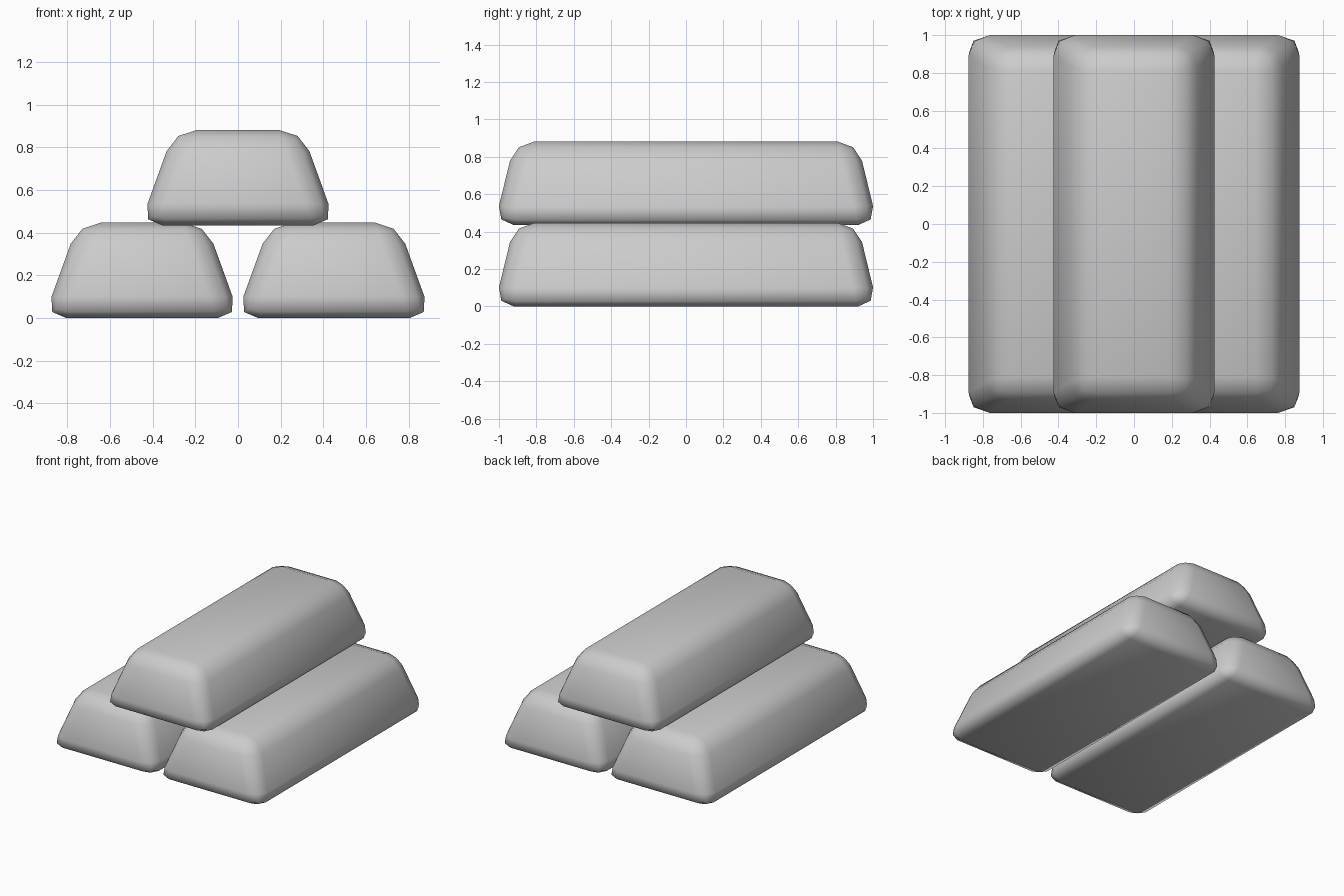
import bpy, bmesh

if "Cube" in bpy.data.objects:
    bpy.data.objects.remove(bpy.data.objects["Cube"])

HEIGHT = 0.447
BOTTOM = (0.461, 1.025)   # half sizes of the sharp bar before rounding
TOP = (0.299, 0.916)


def ingot(name, x, z):
    # Tapered block with every edge rounded in two steps
    bm = bmesh.new()
    bmesh.ops.create_cube(bm, size=2)
    for v in bm.verts:
        hx, hy = TOP if v.co.z > 0 else BOTTOM
        v.co = (v.co.x * hx, v.co.y * hy, HEIGHT if v.co.z > 0 else 0)
    bmesh.ops.bevel(bm, geom=bm.edges[:], offset=0.105, offset_type='OFFSET',
                    segments=2, profile=0.5, affect='EDGES')
    for f in bm.faces:
        f.smooth = True
    mesh = bpy.data.meshes.new(name)
    bm.to_mesh(mesh)
    bm.free()
    obj = bpy.data.objects.new(name, mesh)
    obj.location = (x, 0, z)
    bpy.context.collection.objects.link(obj)


# Two bars side by side, one resting across the gap
ingot("left_bar", -0.45, 0)
ingot("right_bar", 0.45, 0)
ingot("top_bar", 0, 0.435)
